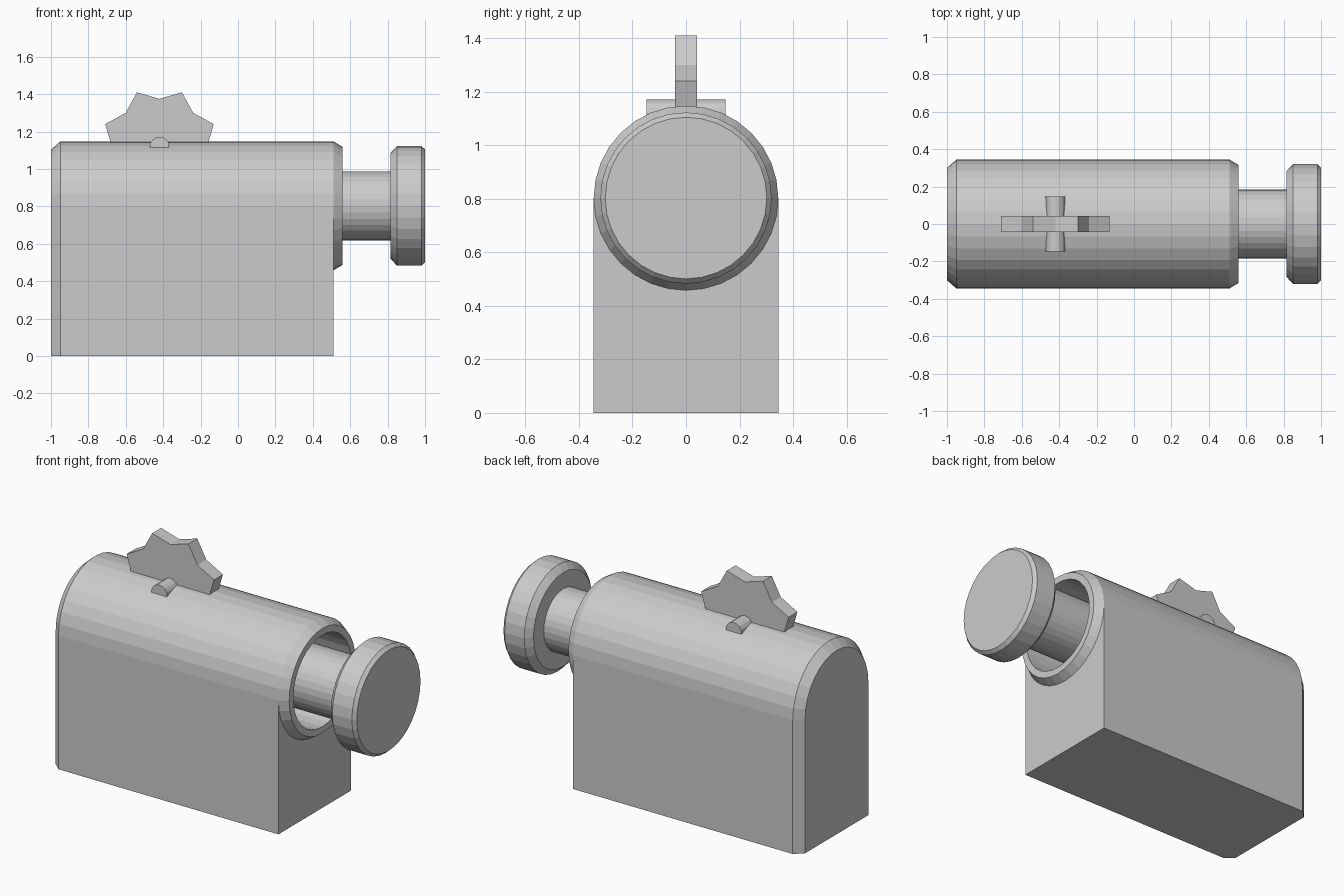
import bpy, bmesh
from math import sin, cos, pi

if "Cube" in bpy.data.objects:
    bpy.data.objects.remove(bpy.data.objects["Cube"])

N = 32          # sides of every round part about the long axis
R, ZC = 0.345, 0.803   # barrel radius and axis height


def finish(bm, name):
    bmesh.ops.remove_doubles(bm, verts=bm.verts, dist=1e-5)
    bmesh.ops.recalc_face_normals(bm, faces=bm.faces)
    me = bpy.data.meshes.new(name)
    bm.to_mesh(me)
    bm.free()
    ob = bpy.data.objects.new(name, me)
    bpy.context.collection.objects.link(ob)
    return ob


def ring(bm, x, r):
    return [bm.verts.new((x, r * cos(2 * pi * i / N), ZC + r * sin(2 * pi * i / N)))
            for i in range(N)]


def arch(bm, x, r):
    pts = [(r * cos(2 * pi * i / N), ZC + r * sin(2 * pi * i / N)) for i in range(N // 2 + 1)]
    return [bm.verts.new((x, y, z)) for y, z in pts + [(-r, 0), (r, 0)]]


def bridge(bm, a, b):
    for i in range(len(a)):
        j = (i + 1) % len(a)
        bm.faces.new((a[i], a[j], b[j], b[i]))


def lathe(bm, profile, cap_start=True):
    rings = [ring(bm, x, r) for x, r in profile]
    for a, b in zip(rings, rings[1:]):
        bridge(bm, a, b)
    if cap_start:
        bm.faces.new(rings[0])
    bm.faces.new(rings[-1])
    return rings


def extrude_y(name, pts, half):
    bm = bmesh.new()
    a, b = [[bm.verts.new((x, y, z)) for x, z in pts] for y in (-half, half)]
    bridge(bm, a, b)
    bm.faces.new(a)
    bm.faces.new(b)
    return finish(bm, name)


# Arched housing with chamfered back, and a bored collar at the front
bm = bmesh.new()
back, mid, front = arch(bm, -1, R - 0.045), arch(bm, -0.95, R), arch(bm, 0.51, R)
bridge(bm, back, mid)
bridge(bm, mid, front)
bm.faces.new(back)
collar = lathe(bm, [(0.51, R), (0.56, 0.315), (0.56, 0.275), (0.1, 0.275)], cap_start=False)
bm.faces.new([collar[0][i % N] for i in range(N // 2, N + 1)] + [front[-1], front[-2]])
finish(bm, "housing")

# Plunger: shaft and chamfered knob
bm = bmesh.new()
lathe(bm, [(0.1, 0.185), (0.815, 0.185), (0.815, 0.282), (0.85, 0.32), (0.98, 0.32), (1.0, 0.302)])
finish(bm, "plunger")

# Eight-pointed wheel half sunk in the top, with its axle
CX, CZ = -0.42, 1.12
star = [(CX + r * cos(k * pi / 8), CZ + r * sin(k * pi / 8))
        for k in range(16) for r in [0.314 if k % 2 else 0.255]]
extrude_y("star_wheel", star, 0.042)
axle = [(CX + 0.052 * cos(k * pi / 8), CZ + 0.052 * sin(k * pi / 8)) for k in range(16)]
extrude_y("axle", axle, 0.147)
